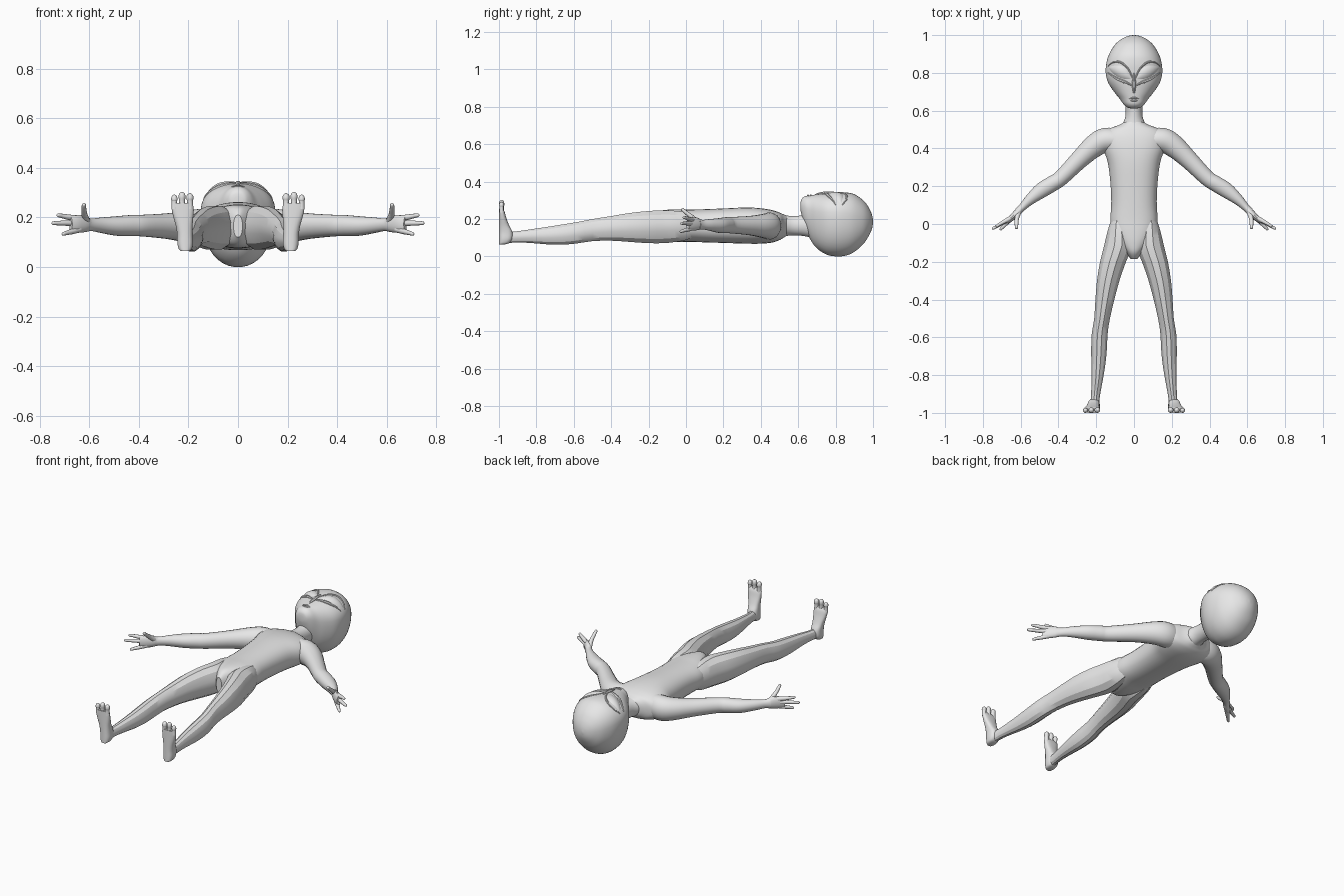
import bpy, bmesh, math
from mathutils import Vector
from mathutils.bvhtree import BVHTree

if "Cube" in bpy.data.objects:
    bpy.data.objects.remove(bpy.data.objects["Cube"])

skin = bpy.data.materials.new("grey skin")
skin.use_nodes = True
skin.diffuse_color = (0.8, 0.8, 0.8, 1)
skin.node_tree.nodes["Principled BSDF"].inputs["Base Color"].default_value = (0.8, 0.8, 0.8, 1)


def finish(name, bm, mirror, angle=40):
    bmesh.ops.recalc_face_normals(bm, faces=bm.faces)
    mesh = bpy.data.meshes.new(name)
    bm.to_mesh(mesh)
    bm.free()
    mesh.materials.append(skin)
    ob = bpy.data.objects.new(name, mesh)
    bpy.context.collection.objects.link(ob)
    bpy.ops.object.select_all(action='DESELECT')
    ob.select_set(True)
    bpy.context.view_layer.objects.active = ob
    bpy.ops.object.shade_smooth_by_angle(angle=math.radians(angle))
    if mirror:
        ob.modifiers.new("Mirror", 'MIRROR').use_mirror_merge = False
    return ob


def spline(rows, steps):
    """Smooth interpolation through rows of numbers."""
    out = []
    for i in range(len(rows) - 1):
        a, b, c, d = rows[max(i - 1, 0)], rows[i], rows[i + 1], rows[min(i + 2, len(rows) - 1)]
        for k in range(steps):
            t = k / steps
            out.append([0.5 * (2 * q + (r - p) * t + (2 * p - 5 * q + 4 * r - s) * t * t
                               + (3 * q - p - 3 * r + s) * t ** 3) for p, q, r, s in zip(a, b, c, d)])
    return out + [list(rows[-1])]


def loft(name, rows, sides=24, up=(0, 0, 1), axis=None, mirror=False, power=2, steps=4, angle=40):
    """Rows are x, y, z, half width, height above centre, depth below centre."""
    rows = spline(rows, steps)
    up = Vector(up)
    bm = bmesh.new()
    rings = []
    for i, row in enumerate(rows):
        here = Vector(row[:3])
        t = Vector(axis) if axis else Vector(rows[min(i + 1, len(rows) - 1)][:3]) - Vector(rows[max(i - 1, 0)][:3])
        side = t.cross(up).normalized()
        over = side.cross(t).normalized()
        ring = []
        for k in range(sides):
            a = math.tau * (k + 0.5) / sides
            c, s = math.cos(a), math.sin(a)
            c = math.copysign(abs(c) ** (2 / power), c)
            s = math.copysign(abs(s) ** (2 / power), s)
            h = max(row[4] if s > 0 else row[5], 0.001)
            ring.append(bm.verts.new(here + side * c * max(row[3], 0.001) + over * s * h))
        rings.append(ring)
    for r0, r1 in zip(rings, rings[1:]):
        for k in range(sides):
            j = (k + 1) % sides
            bm.faces.new((r0[k], r0[j], r1[j], r1[k]))
    bm.faces.new(rings[0])
    bm.faces.new(rings[-1])
    return finish(name, bm, mirror, angle)


def slab(y, hw, zb, zt, bias=0.5, x=0):
    """Cross-section given by its lowest and highest z."""
    c = zb + (zt - zb) * bias
    return (x, y, c, hw, zt - c, c - zb)


def tube(name, pts, mirror=True, sides=12):
    return loft(name, [(x, y, z, r, r, r) for x, y, z, r in pts], sides, mirror=mirror)


# Torso, tapering to a V between the legs
loft("torso", [slab(*r) for r in (
    (.54, .05, .112, .218), (.522, .085, .10, .225), (.50, .14, .087, .235), (.46, .168, .074, .248),
    (.40, .163, .068, .258), (.32, .138, .068, .262), (.2, .124, .072, .257), (.1, .121, .075, .253),
    (.02, .126, .078, .251), (-.04, .118, .076, .252), (-.1, .085, .078, .25), (-.15, .045, .09, .24),
    (-.185, .018, .12, .21))], sides=32, axis=(0, 1, 0), power=2.3)
loft("neck", [slab(*r) for r in (
    (.49, .075, .10, .228), (.53, .06, .108, .22), (.57, .046, .112, .217), (.62, .045, .11, .22),
    (.67, .05, .10, .235))], axis=(0, 1, 0))

# Head with a large skull and narrow chin
head = loft("head", [slab(*r) for r in (
    (.612, .018, .25, .285, .5), (.617, .035, .225, .305, .55), (.635, .056, .16, .322, .6),
    (.665, .078, .09, .327, .62), (.70, .106, .043, .332, .64), (.75, .138, .01, .338, .66),
    (.80, .15, 0, .342, .66), (.85, .147, .003, .343, .64), (.90, .132, .024, .333, .6),
    (.95, .101, .068, .298, .56), (.98, .065, .115, .257, .54), (.995, .032, .15, .22, .5),
    (1.0, .004, .18, .19, .5))], sides=40, axis=(0, 1, 0), power=2.15)
tree = BVHTree.FromPolygons([v.co for v in head.data.vertices], [p.vertices for p in head.data.polygons])


def on_face(x, y, lift=0.0):
    loc, nor, _, _ = tree.ray_cast(Vector((x, y, 1)), Vector((0, 0, -1)))
    return loc + nor * lift


def ridge(name, pts, r, mirror=True):
    pts = spline(pts, 4)
    last = len(pts) - 1
    tube(name, [(*on_face(x, y), r * (0.25 + 0.75 * math.sin(math.pi * i / last)))
                for i, (x, y) in enumerate(pts)], mirror, 8)


# Slanted almond eyes bulging out of the face
inner, outer = Vector((.014, .768)), Vector((.136, .83))
across = Vector((-(outer - inner).y, (outer - inner).x)).normalized()
bm = bmesh.new()
NU, NV = 20, 10
grid = []
for i in range(NU + 1):
    u = i / NU
    w = math.sin(math.pi * min(max(u, .01), .99))
    row = []
    for j in range(NV + 1):
        v = 2 * j / NV - 1
        p = inner.lerp(outer, u) + across * (v * .032 * w ** .8 + .008 * w)
        row.append(bm.verts.new(on_face(p.x, p.y, .011 * (1 - v * v) * w - .001)))
    grid.append(row)
for i in range(NU):
    for j in range(NV):
        bm.faces.new((grid[i][j], grid[i + 1][j], grid[i + 1][j + 1], grid[i][j + 1]))
eye = finish("eye", bm, True)

# Brow, cheekbone, nose and lips
ridge("brow", [(.006, .765), (.03, .82), (.07, .855), (.11, .857), (.138, .835)], .006)
ridge("cheekbone", [(.012, .735), (.045, .75), (.09, .768), (.138, .80)], .009)
ridge("nose", [(0, .80), (0, .76), (0, .72), (0, .69)], .011, False)
ridge("upper_lip", [(-.026, .662), (0, .668), (.026, .662)], .005, False)
ridge("lower_lip", [(-.02, .655), (0, .652), (.02, .655)], .005, False)

# Arms and hands
loft("arm", [(.08, .44, .165, .06, .07, .07), (.15, .444, .165, .066, .07, .075),
             (.21, .413, .165, .061, .062, .066), (.285, .345, .167, .05, .05, .054),
             (.385, .245, .168, .042, .043, .045), (.43, .215, .168, .042, .042, .044),
             (.49, .178, .168, .041, .037, .042), (.55, .13, .17, .029, .03, .033),
             (.592, .088, .171, .02, .025, .026), (.615, .065, .171, .02, .031, .03)],
     sides=20, mirror=True)
loft("palm", [(.598, .08, .171, .017, .024, .024), (.62, .058, .172, .019, .036, .032),
              (.65, .03, .172, .016, .038, .034), (.675, .01, .172, .01, .03, .03)], sides=16, mirror=True)
for name, pts in {
    "thumb": [(.61, .062, .185, .014), (.62, .03, .212, .012), (.622, 0, .235, .010), (.622, -.02, .252, .008)],
    "upper_finger": [(.645, .036, .195, .013), (.685, .014, .201, .011), (.71, 0, .206, .009), (.727, -.012, .209, .007)],
    "middle_finger": [(.645, .036, .175, .013), (.69, .008, .177, .011), (.725, -.012, .177, .009), (.747, -.024, .177, .007)],
    "lower_finger": [(.64, .036, .152, .013), (.67, .008, .143, .011), (.69, -.012, .138, .009), (.706, -.028, .133, .007)],
}.items():
    tip = Vector(pts[-1][:3]) + (Vector(pts[-1][:3]) - Vector(pts[-2][:3])).normalized() * .005
    tube(name, pts + [(*tip, .002)], sides=10)

# Legs with lengthwise creases
loft("leg", [slab(y, (b - a) / 2, zb, zt, .5, (a + b) / 2) for y, a, b, zb, zt in (
    (.06, .055, .105, .11, .215), (.0, .035, .13, .085, .238), (-.06, .015, .148, .074, .247),
    (-.12, .008, .162, .068, .25), (-.2, .04, .182, .068, .246), (-.3, .075, .198, .075, .235),
    (-.4, .102, .206, .082, .218), (-.5, .126, .212, .08, .202), (-.58, .138, .225, .068, .186),
    (-.66, .142, .228, .061, .173), (-.74, .15, .227, .063, .16), (-.82, .163, .226, .07, .148),
    (-.9, .178, .228, .074, .136), (-.95, .184, .232, .07, .135), (-.975, .186, .234, .07, .135))],
     sides=12, axis=(0, 1, 0), mirror=True, steps=2, angle=28)

# Upright feet with flat soles and three toes
loft("foot", [(x, -1 + d / 2, z, hw, d / 2, d / 2) for x, z, d, hw in (
    (.213, .064, .03, .016), (.213, .072, .056, .026), (.213, .095, .072, .032), (.214, .13, .072, .032),
    (.217, .165, .055, .034), (.221, .205, .04, .041), (.224, .24, .03, .045), (.225, .258, .02, .04))],
     sides=20, up=(0, 1, 0), axis=(0, 0, 1), mirror=True, power=2.6)
for name, x, top, r in (("inner_toe", .194, .298, .015), ("middle_toe", .226, .303, .0145),
                        ("outer_toe", .257, .292, .0135)):
    loft(name, [(x, -1 + r, z, w, w, w) for z, w in (
        (.235, r * .9), (.265, r * .85), (top - .02, r), (top - .007, r * .8), (top, r * .2))],
         sides=12, up=(0, 1, 0), axis=(0, 0, 1), mirror=True)
